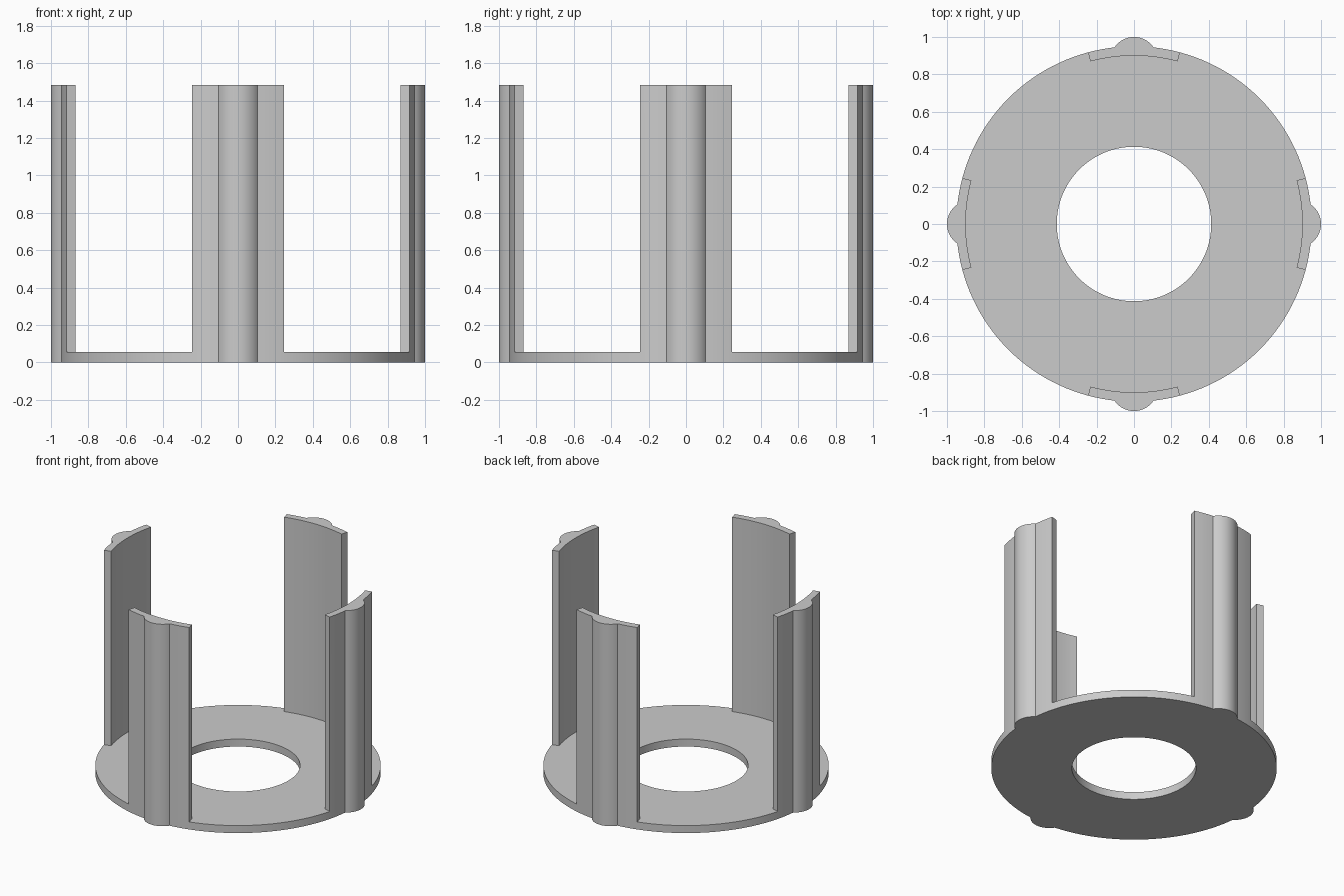
import bpy, bmesh
from math import sin, cos, radians, acos, asin
from mathutils import Vector

cube = bpy.data.objects.get("Cube")
if cube:
    bpy.data.objects.remove(cube)

HOLE_R, WALL_R, OUTER_R = 0.413, 0.90, 0.95   # plan radii
RIB_R, RIB_C = 0.126, 0.874                   # rib circle radius and centre distance
BASE_Z, TOP_Z = 0.055, 1.483
WALL_HALF = radians(15)


def spaced(a, b, n):
    """n values from a towards b, leaving out b."""
    return [a + (b - a) * i / n for i in range(n)]


# Outline of one quarter: wall, rounded rib, wall, then the open rim
meet = acos((RIB_C**2 + OUTER_R**2 - RIB_R**2) / (2 * RIB_C * OUTER_R))
sweep = asin(OUTER_R * sin(meet) / RIB_R)
rim = lambda a: Vector((OUTER_R * cos(a), OUTER_R * sin(a), 0))
rib = lambda t: Vector((RIB_C + RIB_R * cos(t), RIB_R * sin(t), 0))
quarter = [(rim(a), True) for a in spaced(-WALL_HALF, -meet, 4)]
quarter += [(rib(t), True) for t in spaced(-sweep, sweep, 20)]
quarter += [(rim(a), True) for a in spaced(meet, WALL_HALF, 4)]
quarter += [(rim(a), False) for a in spaced(WALL_HALF, radians(90) - WALL_HALF, 24)]

# Repeat the quarter around the ring
turns = [Vector((1, 0)), Vector((0, 1)), Vector((-1, 0)), Vector((0, -1))]
outline = [(Vector((p.x * d.x - p.y * d.y, p.x * d.y + p.y * d.x, 0)), wall)
           for d in turns for p, wall in quarter]

bm = bmesh.new()


def ring(radius, z):
    """Vertices along the outline, or at a fixed radius under the same angles."""
    up = Vector((0, 0, z))
    return [bm.verts.new((p.normalized() * radius if radius else p) + up)
            for p, _ in outline]


def bridge(a, b):
    n = len(a)
    return [bm.faces.new((a[i], a[(i + 1) % n], b[(i + 1) % n], b[i])) for i in range(n)]


# Flat base ring with its central hole
hole_low, edge_low = ring(HOLE_R, 0), ring(None, 0)
hole_top, wall_top, edge_top = ring(HOLE_R, BASE_Z), ring(WALL_R, BASE_Z), ring(None, BASE_Z)
bridge(hole_low, edge_low)
bridge(edge_low, edge_top)
bridge(hole_top, hole_low)
bridge(wall_top, hole_top)
band = bridge(edge_top, wall_top)

# Four curved walls with outer ribs, raised from the rim
raised = [f for f, (_, wall) in zip(band, outline) if wall]
grown = bmesh.ops.extrude_face_region(bm, geom=raised)
bmesh.ops.translate(bm, vec=(0, 0, TOP_Z - BASE_Z),
                    verts=[v for v in grown["geom"] if isinstance(v, bmesh.types.BMVert)])
left = [f for f in raised if f.is_valid]
if left:
    bmesh.ops.delete(bm, geom=left, context='FACES')
bmesh.ops.recalc_face_normals(bm, faces=bm.faces)

mesh = bpy.data.meshes.new("ring_holder")
bm.to_mesh(mesh)
bm.free()
holder = bpy.data.objects.new("ring_base_with_four_walls", mesh)
bpy.context.collection.objects.link(holder)

# Plain grey material
grey = bpy.data.materials.new("light_grey")
grey.use_nodes = True
grey.diffuse_color = (0.6, 0.6, 0.6, 1)
grey.node_tree.nodes["Principled BSDF"].inputs["Base Color"].default_value = (0.6, 0.6, 0.6, 1)
mesh.materials.append(grey)

# Smooth curves, sharp corners
bpy.ops.object.select_all(action='DESELECT')
holder.select_set(True)
bpy.context.view_layer.objects.active = holder
bpy.ops.object.shade_smooth_by_angle(angle=radians(25))
